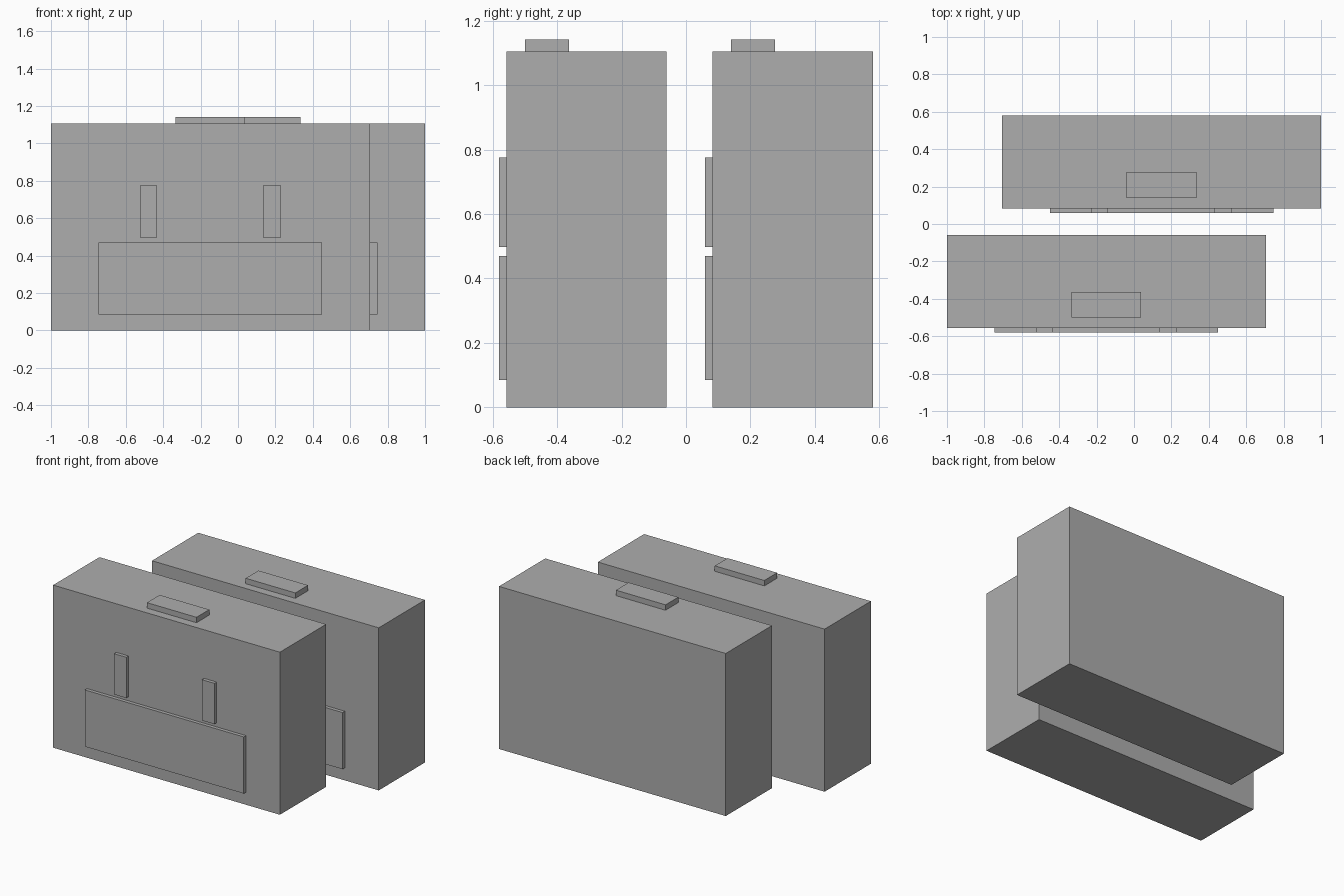
import bpy

if "Cube" in bpy.data.objects:
    bpy.data.objects.remove(bpy.data.objects["Cube"])

grey = bpy.data.materials.new("plain_grey")
grey.diffuse_color = (0.42, 0.42, 0.42, 1)
grey.use_nodes = True
grey.node_tree.nodes["Principled BSDF"].inputs["Base Color"].default_value = grey.diffuse_color


def box(name, x, y, z):
    """Axis-aligned box from (min, max) ranges."""
    bpy.ops.mesh.primitive_cube_add(size=1)
    ob = bpy.context.object
    ob.name = name
    ranges = (x, y, z)
    for v in ob.data.vertices:
        v.co = [a if c < 0 else b for c, (a, b) in zip(v.co, ranges)]
    ob.data.materials.append(grey)
    return ob


def shift(r, d):
    return (r[0] + d, r[1] + d)


# Two identical cases, the rear one shifted right and back
for label, dx, dy in (("front", 0.0, 0.0), ("rear", 0.295, 0.64)):
    # main body
    box(label + "_case_body", shift((-1.0, 0.705), dx), shift((-0.557, -0.06), dy), (0, 1.105))
    # wide front pocket
    plate_y = shift((-0.581, -0.557), dy)
    box(label + "_pocket", shift((-0.745, 0.45), dx), plate_y, (0.085, 0.47))
    # two upright straps above the pocket
    for side, x in (("left", (-0.525, -0.433)), ("right", (0.135, 0.23))):
        box(f"{label}_{side}_strap", shift(x, dx), plate_y, (0.498, 0.775))
    # carrying handle on top
    box(label + "_handle", shift((-0.335, 0.038), dx), shift((-0.5, -0.363), dy), (1.105, 1.142))
